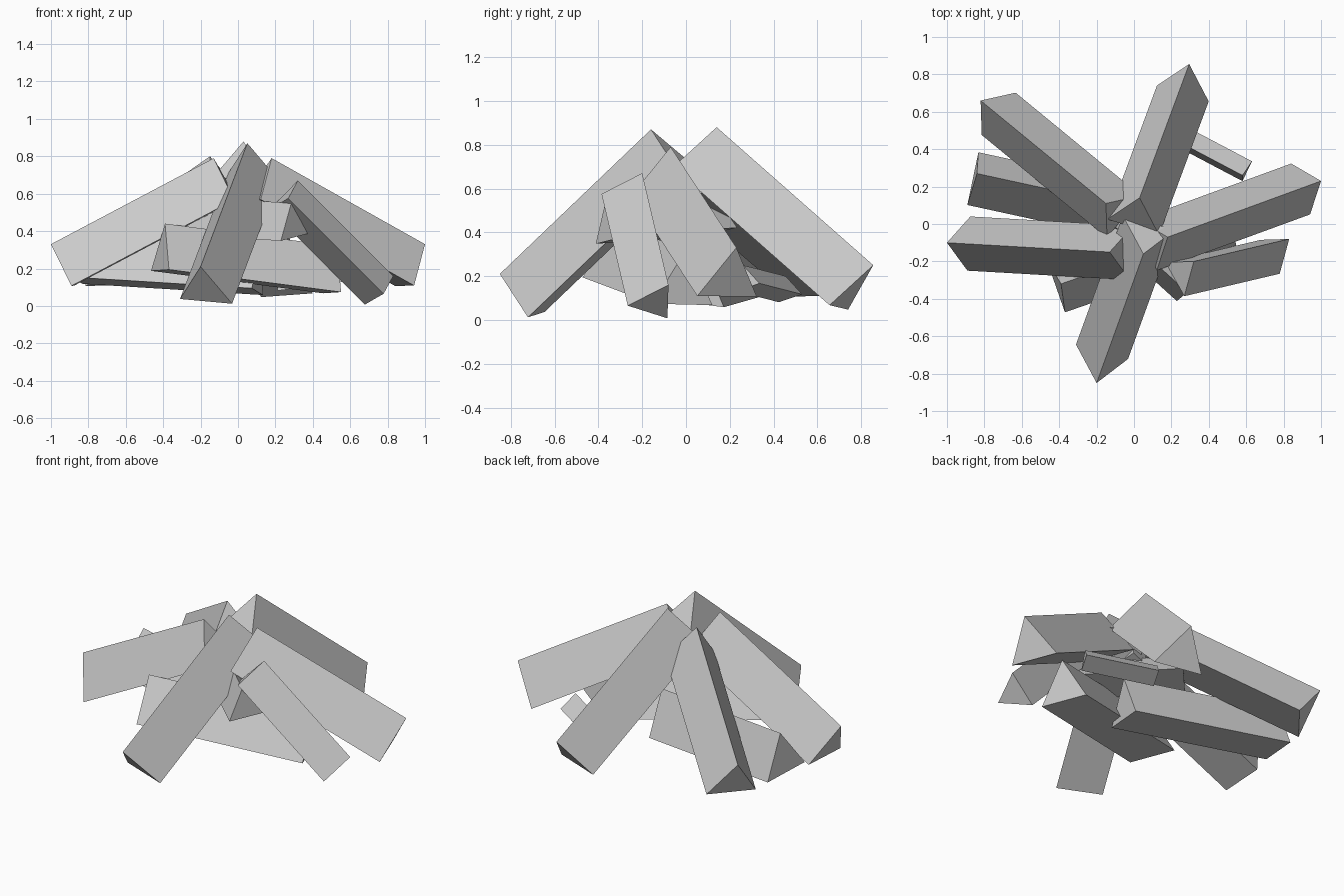
import bpy
import bmesh
from mathutils import Vector

cube = bpy.data.objects.get("Cube")
if cube:
    bpy.data.objects.remove(cube, do_unlink=True)

# One flat grey for every log
grey = bpy.data.materials.new("plain_grey")
grey.use_nodes = True
colour = (0.6, 0.6, 0.6, 1)
grey.diffuse_color = colour
grey.node_tree.nodes["Principled BSDF"].inputs["Base Color"].default_value = colour


def split_log(name, start, end, base, side=0.29):
    """Equilateral prism: ridge from start to end, base is the middle of the
    lower side of the start triangle."""
    start, end, base = Vector(start), Vector(end), Vector(base)
    axis = (end - start).normalized()
    down = base - start
    down = (down - axis * down.dot(axis)).normalized()
    across = axis.cross(down)
    height = side * 3 ** 0.5 / 2
    corners = [start,
               start + down * height + across * side / 2,
               start + down * height - across * side / 2]

    bm = bmesh.new()
    face = bm.faces.new([bm.verts.new(c) for c in corners])
    grown = bmesh.ops.extrude_face_region(bm, geom=[face], use_keep_orig=True)
    moved = [g for g in grown["geom"] if isinstance(g, bmesh.types.BMVert)]
    bmesh.ops.translate(bm, verts=moved, vec=end - start)
    bmesh.ops.recalc_face_normals(bm, faces=bm.faces)
    mesh = bpy.data.meshes.new(name)
    bm.to_mesh(mesh)
    bm.free()
    mesh.materials.append(grey)
    bpy.context.collection.objects.link(bpy.data.objects.new(name, mesh))


# Large logs leaning together
split_log("right_log", (-1, -.1, .33), (-.13, -.15, .79), (-.875, -.105, .1))
split_log("front_log", (-.2, -.85, .21), (.05, -.16, .87), (-.17, -.68, .025))
split_log("back_log", (.295, .855, .25), (.03, .14, .88), (.26, .695, .06))
split_log("left_log", (1, .23, .33), (.18, -.07, .79), (.885, .185, .11))
split_log("back_right_log", (-.82, .66, .33), (-.15, .11, .8), (-.725, .59, .11))

# Large logs lying low
split_log("lower_front_log", (-.39, -.32, .44), (.53, 0, .32), (-.415, -.335, .18))
split_log("lower_right_log", (-.84, .27, .385), (.125, .06, .325), (-.85, .24, .135))

# Medium logs
split_log("front_left_log", (.83, -.08, .16), (.32, -.2, .67), (.73, -.175, .035), .215)
split_log("middle_log", (.285, -.365, .55), (-.255, .125, .585), (.3, -.333, .365), .215)

# Small log at the back
split_log("small_back_log", (.58, .26, .25), (.21, .455, .2), (.612, .278, .152), .123)
